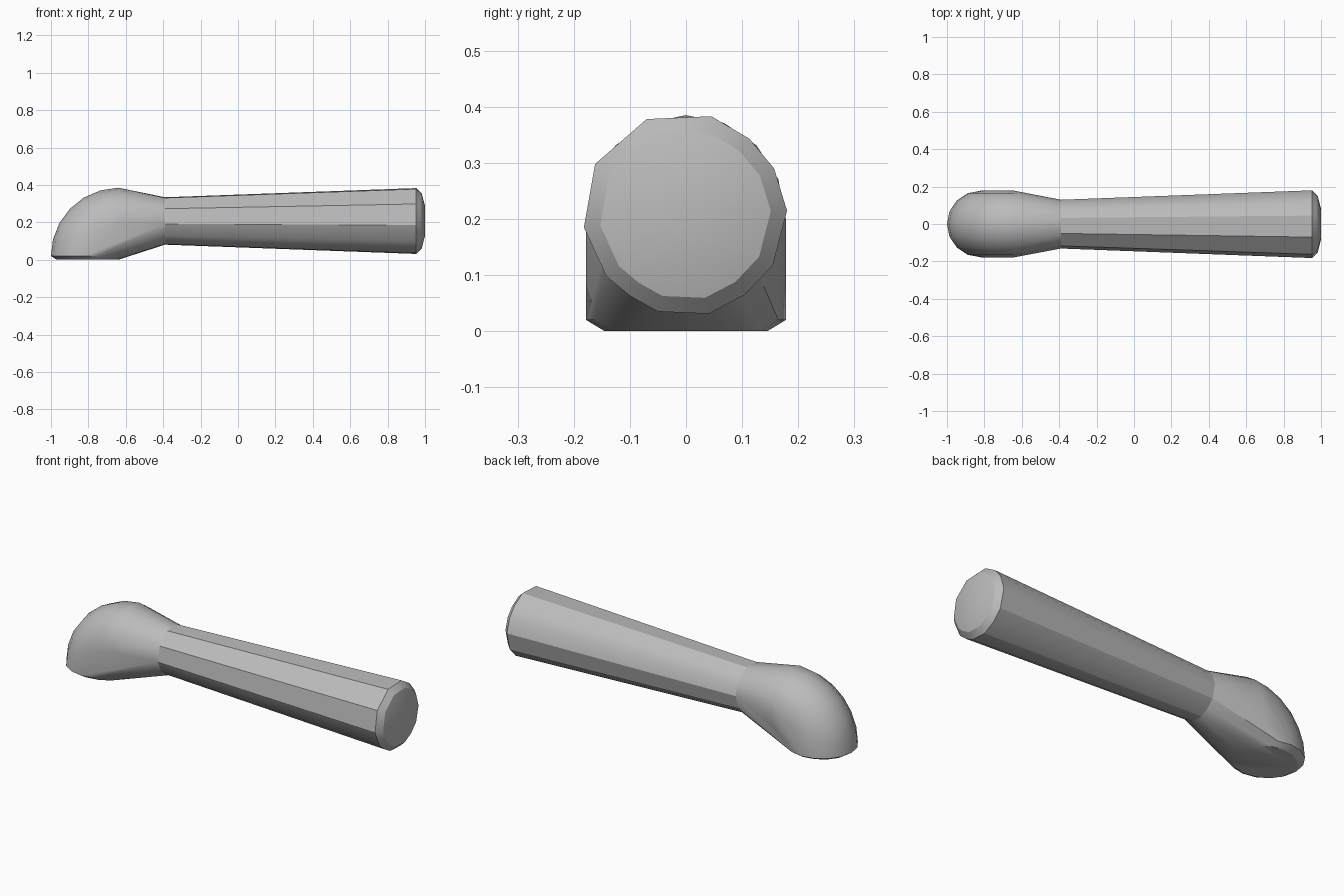
import bpy, bmesh, math
from mathutils import Vector

cube = bpy.data.objects.get("Cube")
if cube:
    bpy.data.objects.remove(cube, do_unlink=True)

grey = bpy.data.materials.new("plain grey")
grey.use_nodes = True
grey.diffuse_color = (0.5, 0.5, 0.5, 1)
grey.node_tree.nodes["Principled BSDF"].inputs["Base Color"].default_value = (0.5, 0.5, 0.5, 1)

# Slightly uneven cross-section of the handle: (y, z) about its axis
AXIS_Z = 0.208
NECK_X = -0.39
NECK_SCALE = 0.72
SECTION = [(0.045, 0.175), (-0.07, 0.17), (-0.162, 0.09), (-0.182, -0.023),
           (-0.142, -0.11), (-0.1, -0.145), (-0.05, -0.173), (0.04, -0.177),
           (0.105, -0.143), (0.155, -0.09), (0.18, 0.007), (0.157, 0.082),
           (0.113, 0.135)]


def section_ring(x, scale):
    return [Vector((x, y * scale, AXIS_Z + z * scale)) for y, z in SECTION]


def finish(name, bm):
    bmesh.ops.recalc_face_normals(bm, faces=bm.faces[:])
    mesh = bpy.data.meshes.new(name)
    bm.to_mesh(mesh)
    bm.free()
    mesh.materials.append(grey)
    obj = bpy.data.objects.new(name, mesh)
    bpy.context.collection.objects.link(obj)
    bpy.ops.object.select_all(action='DESELECT')
    obj.select_set(True)
    bpy.context.view_layer.objects.active = obj
    bpy.ops.object.shade_smooth_by_angle(angle=math.radians(28))
    return obj


# Handle: tapered shaft with a rounded end cap
bm = bmesh.new()
stations = [(NECK_X, NECK_SCALE), (0.953, 1.0), (0.982, 0.84), (1.0, 0.45)]
rings = [[bm.verts.new(p) for p in section_ring(x, s)] for x, s in stations]
for a, b in zip(rings, rings[1:]):
    for i in range(len(a)):
        j = (i + 1) % len(a)
        bm.faces.new((a[i], a[j], b[j], b[i]))
bm.faces.new(rings[-1])
finish("handle", bm)

# Head: elbow of fanned rings with a flat chamfered base, wrapped to the neck
points = section_ring(NECK_X, NECK_SCALE)
pivot = Vector((-0.64, 0, 0.015))
SIDES = 16
for k in range(7):
    angle = math.radians(90) * k / 6
    out = Vector((-math.sin(angle), 0, math.cos(angle)))
    half = 0.185 - 0.005 * k / 6
    for i in range(SIDES):
        t = math.tau * i / SIDES
        p = pivot + out * half * (1 + math.cos(t))
        p.y = 0.178 * math.sin(t)
        p.z = max(p.z, 0.02)
        points.append(p)
for i in range(SIDES):
    t = math.tau * i / SIDES
    points.append(Vector((-0.805 + 0.165 * math.cos(t), 0.145 * math.sin(t), 0)))

bm = bmesh.new()
for p in points:
    bm.verts.new(p)
hull = bmesh.ops.convex_hull(bm, input=bm.verts[:])
spare = {v for v in hull["geom_interior"] + hull["geom_unused"]
         if isinstance(v, bmesh.types.BMVert)}
bmesh.ops.delete(bm, geom=list(spare), context='VERTS')
bmesh.ops.remove_doubles(bm, verts=bm.verts[:], dist=0.004)
# Open the neck where it meets the handle
neck = [f for f in bm.faces if all(v.co.x > NECK_X - 0.001 for v in f.verts)]
bmesh.ops.delete(bm, geom=neck, context='FACES')
finish("head", bm)
